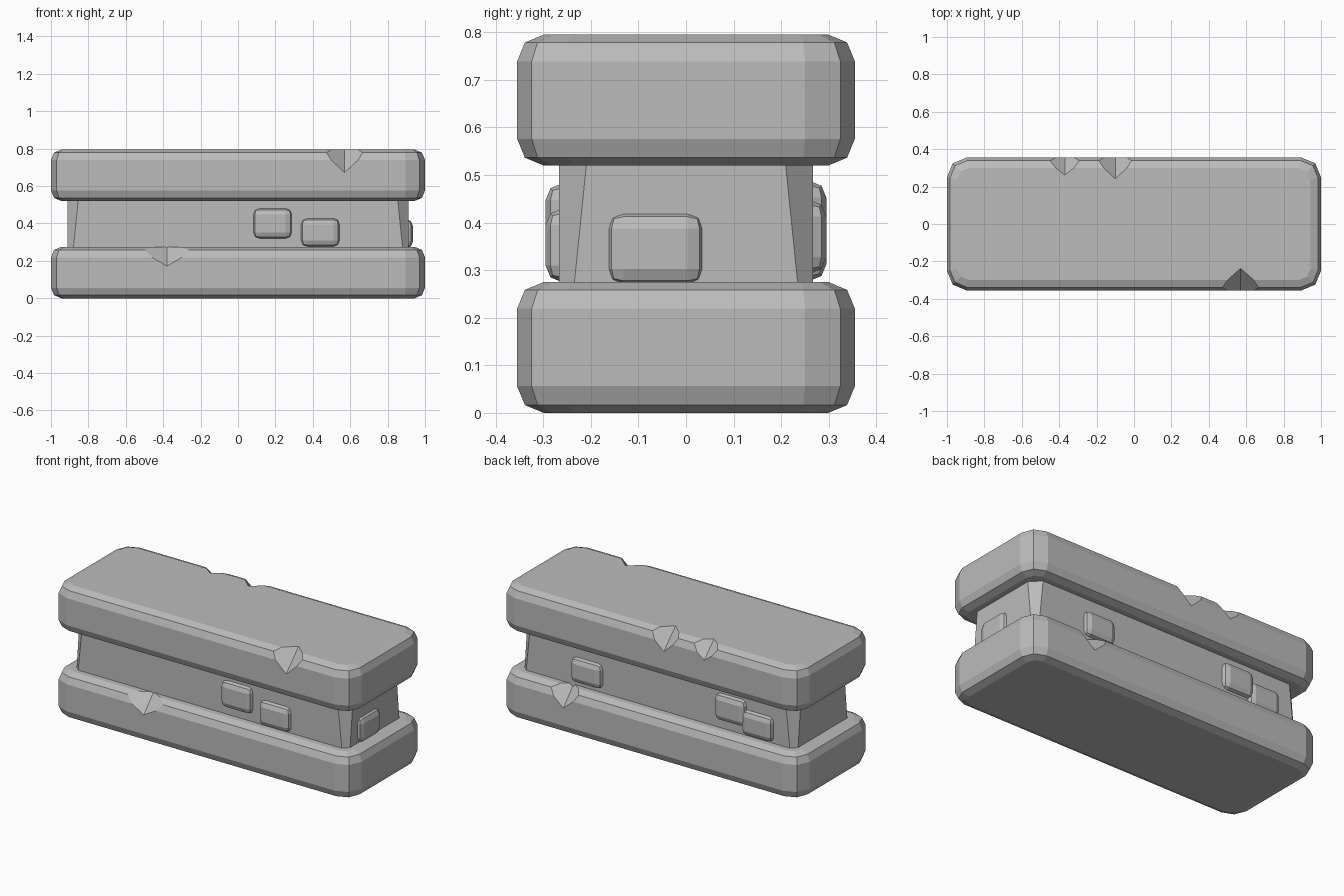
import bpy, bmesh
from mathutils import Vector

if "Cube" in bpy.data.objects:
    bpy.data.objects.remove(bpy.data.objects["Cube"])

stone = bpy.data.materials.new("grey stone")
stone.diffuse_color = (0.5, 0.5, 0.5, 1)
stone.use_nodes = True
stone.node_tree.nodes["Principled BSDF"].inputs["Base Color"].default_value = stone.diffuse_color


def add_object(name, bm):
    bmesh.ops.recalc_face_normals(bm, faces=bm.faces[:])
    me = bpy.data.meshes.new(name)
    bm.to_mesh(me)
    bm.free()
    me.materials.append(stone)
    ob = bpy.data.objects.new(name, me)
    bpy.context.collection.objects.link(ob)
    return ob


def box(size, centre):
    bm = bmesh.new()
    bmesh.ops.create_cube(bm, size=1)
    for v in bm.verts:
        v.co = Vector(a * b + c for a, b, c in zip(v.co, size, centre))
    return bm


def bevel(bm, edges, width):
    bmesh.ops.bevel(bm, geom=edges, offset=width, segments=2, profile=0.5,
                    affect='EDGES', clamp_overlap=True)


def chip(ob, x, side, top, half, down, inward):
    """Cut a V-shaped chip out of a slab's upper long edge."""
    y, z = side * 0.358, top + 0.004
    bm = bmesh.new()
    pts = [(x - half, y, z), (x + half, y, z),
           (x, y, z - down), (x, y - side * inward, z)]
    bmesh.ops.convex_hull(bm, input=[bm.verts.new(p) for p in pts])
    cutter = add_object("chip_cutter", bm)
    cutter.hide_render = True
    mod = ob.modifiers.new("chip", 'BOOLEAN')
    mod.object, mod.solver = cutter, 'EXACT'
    bpy.context.view_layer.objects.active = ob
    bpy.ops.object.modifier_apply(modifier=mod.name)
    bpy.data.objects.remove(cutter)


# Two rounded slabs with chipped edges: (x, side, half width, down, inward)
slabs = {
    "lower_slab": (0.0, [(-0.38, -1, 0.19, 0.11, 0.10), (0.57, 1, 0.14, 0.12, 0.11)]),
    "upper_slab": (0.52, [(0.57, -1, 0.14, 0.13, 0.125), (-0.1, 1, 0.13, 0.12, 0.12),
                          (-0.37, 1, 0.13, 0.10, 0.10)]),
}
for name, (z0, chips) in slabs.items():
    bm = box((2, 0.71, 0.275), (0, 0, z0 + 0.1375))
    bevel(bm, [e for e in bm.edges
               if abs(e.verts[0].co.z - e.verts[1].co.z) > 0.1], 0.105)
    bevel(bm, [e for e in bm.edges
               if abs(e.verts[0].co.z - e.verts[1].co.z) < 0.01], 0.056)
    slab = add_object(name, bm)
    for x, side, half, down, inward in chips:
        chip(slab, x, side, z0 + 0.275, half, down, inward)

# Recessed core with corner chamfers that widen upwards
bm = bmesh.new()
rings = []
for z, c in ((0.25, 0.03), (0.545, 0.06)):
    ring = []
    for sx, sy in ((1, 1), (-1, 1), (-1, -1), (1, -1)):
        pair = [(sx * 0.912, sy * (0.267 - c)), (sx * (0.912 - c), sy * 0.267)]
        ring += pair if sx * sy > 0 else pair[::-1]
    rings.append([bm.verts.new((x, y, z)) for x, y in ring])
for i in range(8):
    j = (i + 1) % 8
    bm.faces.new((rings[0][i], rings[0][j], rings[1][j], rings[1][i]))
for ring in rings:
    bm.faces.new(ring)
add_object("core", bm)

# Small stones set into the core: centre, size
bricks = {
    "front_brick_a": ((0.185, -0.25, 0.40), (0.21, 0.09, 0.165)),
    "front_brick_b": ((0.44, -0.25, 0.352), (0.21, 0.09, 0.155)),
    "back_brick_a": ((0.47, 0.25, 0.37), (0.21, 0.09, 0.155)),
    "back_brick_b": ((-0.49, 0.25, 0.405), (0.21, 0.09, 0.165)),
    "back_brick_c": ((-0.67, 0.25, 0.355), (0.21, 0.09, 0.155)),
    "end_brick": ((0.89, -0.064, 0.345), (0.09, 0.205, 0.155)),
}
for name, (centre, size) in bricks.items():
    bm = box(size, centre)
    bevel(bm, bm.edges[:], 0.035)
    add_object(name, bm)
